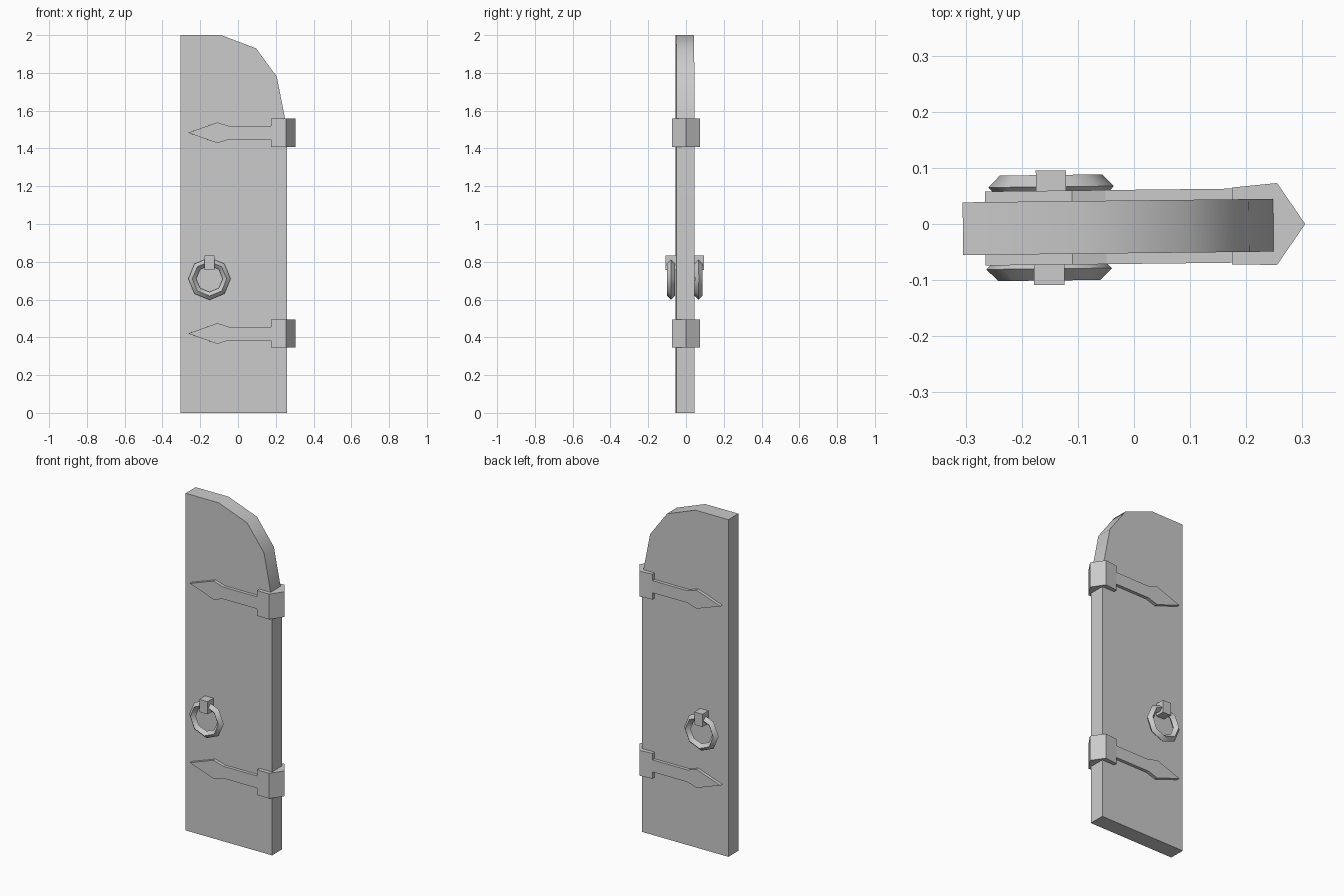
import bpy, bmesh, math
from mathutils import Matrix, Vector

cube = bpy.data.objects.get("Cube")
if cube:
    bpy.data.objects.remove(cube, do_unlink=True)

GREY = (0.6, 0.6, 0.6, 1.0)
mat = bpy.data.materials.new("plain_grey")
mat.use_nodes = True
mat.diffuse_color = GREY
mat.node_tree.nodes["Principled BSDF"].inputs["Base Color"].default_value = GREY

# The leaf and its fittings sit at a very slight swing
SWING = Matrix.Translation((0, -0.005, 0)) @ Matrix.Rotation(math.radians(0.65), 4, 'Z')


def finish(name, bm, swing=True, smooth=None):
    bmesh.ops.recalc_face_normals(bm, faces=bm.faces[:])
    mesh = bpy.data.meshes.new(name)
    bm.to_mesh(mesh)
    bm.free()
    mesh.materials.append(mat)
    obj = bpy.data.objects.new(name, mesh)
    bpy.context.collection.objects.link(obj)
    if swing:
        obj.matrix_world = SWING
    if smooth:
        bpy.ops.object.select_all(action='DESELECT')
        obj.select_set(True)
        bpy.context.view_layer.objects.active = obj
        bpy.ops.object.shade_smooth_by_angle(angle=math.radians(smooth))
    return obj


def prism(name, points, depth, **options):
    """Extrude a flat outline along the depth vector."""
    bm = bmesh.new()
    face = bm.faces.new([bm.verts.new(p) for p in points])
    result = bmesh.ops.extrude_face_region(bm, geom=[face])
    verts = [g for g in result["geom"] if isinstance(g, bmesh.types.BMVert)]
    bmesh.ops.translate(bm, verts=verts, vec=Vector(depth))
    # keep the starting cap so the solid is closed
    if not face.is_valid:
        bm.faces.new([e for e in bm.verts if e not in verts])
    return finish(name, bm, **options)


def ring(name, centre, radius, thickness, sides):
    """Faceted ring with a diamond cross-section, facing along y."""
    bm = bmesh.new()
    loops = []
    for i in range(sides):
        a = math.tau * i / sides
        loop = []
        for k in range(4):
            b = math.tau * k / 4
            r = radius + thickness * math.cos(b)
            offset = Vector((r * math.cos(a), thickness * math.sin(b), r * math.sin(a)))
            loop.append(bm.verts.new(Vector(centre) + offset))
        loops.append(loop)
    for i in range(sides):
        p, q = loops[i], loops[(i + 1) % sides]
        for k in range(4):
            n = (k + 1) % 4
            bm.faces.new((p[k], q[k], q[n], p[n]))
    return finish(name, bm, smooth=50)


# Door leaf with a half-arch top
leaf = [(-0.305, 0), (0.258, 0), (0.258, 1.4), (0.25, 1.55), (0.205, 1.78),
        (0.095, 1.93), (-0.09, 2), (-0.305, 2)]
prism("door_leaf", [(x, -0.047, z) for x, z in leaf], (0, 0.094, 0), smooth=40)

# Hinges: arrow-shaped straps on both faces and a pointed knuckle
half_strap = [(-0.265, 0), (-0.11, 0.055), (-0.05, 0.036), (0.2, 0.036)]
strap = half_strap + [(x, -z) for x, z in reversed(half_strap[1:])]
knuckle = [(0.175, -0.072), (0.255, -0.073), (0.305, 0), (0.255, 0.073), (0.175, 0.065)]
for level, height in (("lower", 0.42), ("upper", 1.483)):
    for side, s in (("front", -1), ("back", 1)):
        prism(f"{level}_{side}_strap",
              [(x, s * 0.04, height + z) for x, z in strap], (0, s * 0.026, 0))
    prism(f"{level}_hinge_knuckle",
          [(x, y, height - 0.075) for x, y in knuckle], (0, 0, 0.15), swing=False)

# Ring handles hanging from square brackets on both faces
for side, s, x in (("front", -1, -0.152), ("back", 1, -0.147)):
    ring(f"{side}_ring_handle", (x, s * 0.073, 0.71), 0.091, 0.021, 8)
    bracket = [(x - 0.027, 0.757), (x + 0.027, 0.757), (x + 0.027, 0.832), (x - 0.027, 0.832)]
    prism(f"{side}_ring_bracket",
          [(px, s * 0.04, z) for px, z in bracket], (0, s * 0.062, 0))
